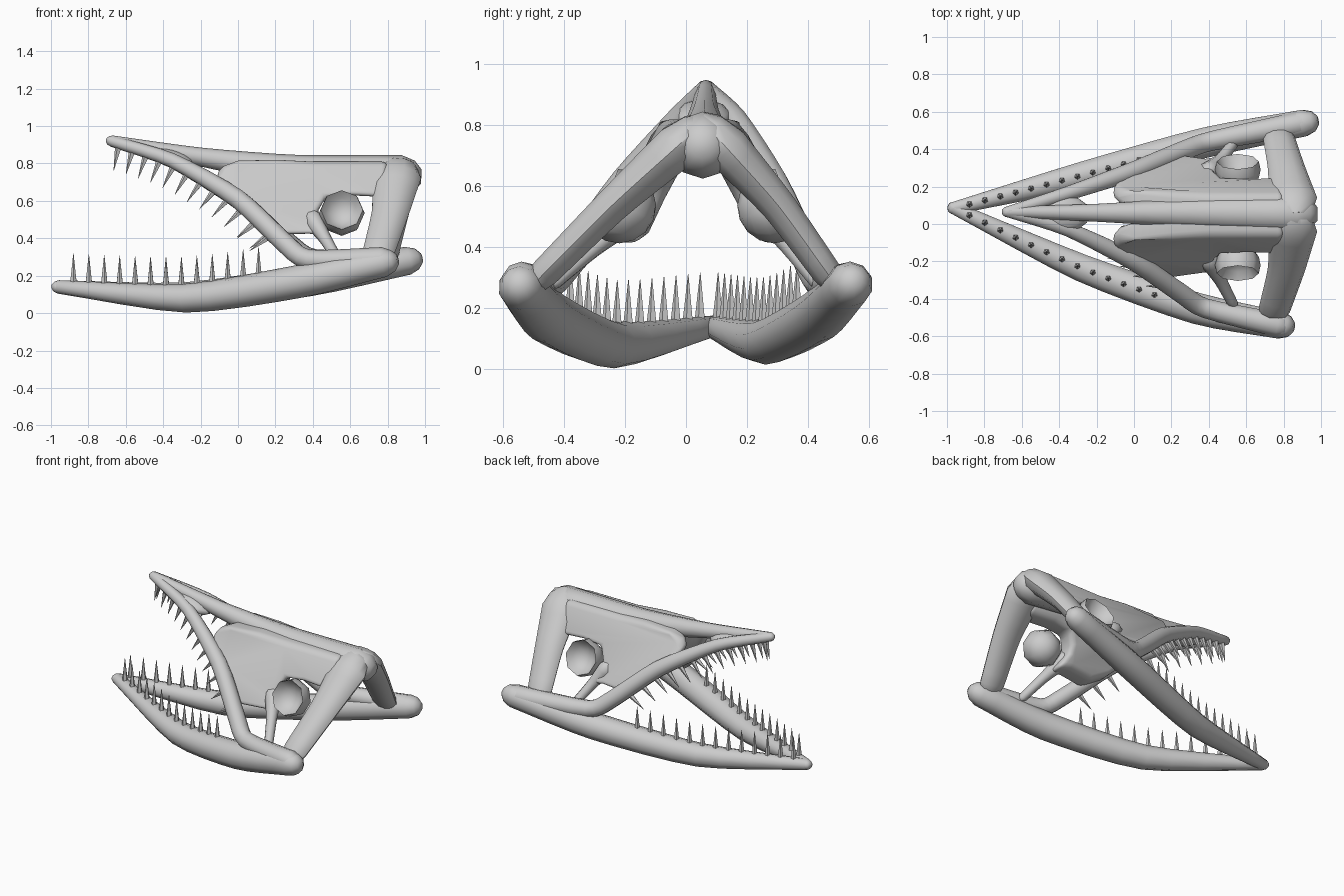
import bpy, bmesh, math
from mathutils import Vector, Matrix

if "Cube" in bpy.data.objects:
    bpy.data.objects.remove(bpy.data.objects["Cube"])


def finish(bm, name, angle=50):
    bmesh.ops.recalc_face_normals(bm, faces=bm.faces[:])
    me = bpy.data.meshes.new(name)
    bm.to_mesh(me)
    bm.free()
    ob = bpy.data.objects.new(name, me)
    bpy.context.collection.objects.link(ob)
    bpy.ops.object.select_all(action='DESELECT')
    ob.select_set(True)
    bpy.context.view_layer.objects.active = ob
    bpy.ops.object.shade_smooth_by_angle(angle=math.radians(angle))
    return ob


def spline(pts, steps=4):
    """Smooth path through (x, y, z, radius) points."""
    p = [Vector(q) for q in pts]
    p = [2 * p[0] - p[1]] + p + [2 * p[-1] - p[-2]]
    out = []
    for i in range(1, len(p) - 2):
        for k in range(steps):
            t = k / steps
            m0, m1 = (p[i + 1] - p[i - 1]) * .35, (p[i + 2] - p[i]) * .35
            out.append((2*t**3 - 3*t*t + 1) * p[i] + (t**3 - 2*t*t + t) * m0
                       + (3*t*t - 2*t**3) * p[i + 1] + (t**3 - t*t) * m1)
    return out + [p[-2]]


def tube(name, pts, flat=1.0, ref=(0, 0, 1), sides=10):
    """Tapered tube with rounded ends; flat squashes it across ref."""
    path = [(q.to_3d(), q[3]) for q in spline(pts)]
    d0 = (path[0][0] - path[1][0]).normalized()
    d1 = (path[-1][0] - path[-2][0]).normalized()
    (a, ra), (b, rb) = path[0], path[-1]
    path = ([(a + d0 * ra, ra * .35), (a + d0 * ra * .65, ra * .76)] + path
            + [(b + d1 * rb * .65, rb * .76), (b + d1 * rb, rb * .35)])
    bm = bmesh.new()
    rings = []
    for i, (c, r) in enumerate(path):
        t = (path[min(i + 1, len(path) - 1)][0] - path[max(i - 1, 0)][0]).normalized()
        u = Vector(ref)
        u = (u - t * u.dot(t)).normalized()
        v = t.cross(u)
        rings.append([bm.verts.new(c + r * (u * math.cos(w) + v * flat * math.sin(w)))
                      for w in (2 * math.pi * k / sides for k in range(sides))])
    for r0, r1 in zip(rings, rings[1:]):
        for k in range(sides):
            n = (k + 1) % sides
            bm.faces.new((r0[k], r0[n], r1[n], r1[k]))
    bm.faces.new(rings[0])
    bm.faces.new(rings[-1])
    return finish(bm, name)


def at_x(pts, x):
    """Centre and radius of a path at a given x."""
    path = spline(pts, 8)
    for a, b in zip(path, path[1:]):
        if a.x <= x <= b.x:
            return a.lerp(b, (x - a.x) / (b.x - a.x))
    return path[-1]


def teeth(name, spikes):
    bm = bmesh.new()
    for base, tip, r in spikes:
        d = tip - base
        m = Matrix.Translation((base + tip) / 2) @ d.to_track_quat('Z', 'Y').to_matrix().to_4x4()
        bmesh.ops.create_cone(bm, cap_ends=True, segments=5, radius1=r, radius2=.001,
                              depth=d.length, matrix=m)
    finish(bm, name, 30)


# jaws: hand-posed, slightly uneven paths for each side
lower = {
    'right': [(-.96, .085, .14, .036), (-.28, -.235, .08, .077),
              (.33, -.45, .17, .088), (.78, -.54, .27, .077)],
    'left': [(-.96, .085, .14, .036), (-.28, .26, .09, .075),
             (.38, .435, .175, .085), (.91, .54, .28, .075)]}
upper = {
    'right': [(-.675, .065, .92, .03), (-.35, -.03, .815, .04), (0, -.2, .61, .052),
              (.25, -.37, .375, .054), (.38, -.45, .285, .055), (.77, -.54, .285, .068)],
    'left': [(-.675, .065, .92, .03), (-.35, .165, .815, .04), (0, .285, .61, .052),
             (.27, .395, .375, .054), (.42, .445, .285, .055), (.9, .54, .285, .068)]}

for name, s in (('right', -1), ('left', 1)):
    tube(name + '_lower_jaw', lower[name])
    tube(name + '_upper_jaw', upper[name])

    # lower teeth stand upright
    spikes = []
    for i in range(13):
        q = at_x(lower[name], -.88 + i * .0825)
        base = q.to_3d() + Vector((0, 0, q[3] * .8))
        spikes.append((base, base + Vector((0, 0, .152)), .018))
    teeth(name + '_lower_teeth', spikes)

    # upper teeth lean forward more toward the back
    spikes = []
    for i in range(12):
        f = i / 11
        q = at_x(upper[name], -.635 + f * .83)
        w = .2 + .75 * f
        d = Vector((-math.sin(w), 0, -math.cos(w)))
        base = q.to_3d() + d * q[3] * .6
        spikes.append((base, base + d * .13, .019))
    teeth(name + '_upper_teeth', spikes)

    # cheek plate: sloped slab, rounded and blended up into the crown
    bm = bmesh.new()
    outline = [(-.12, .74), (-.08, .785), (0, .815), (.2, .82), (.4, .81), (.8, .81),
               (.8, .62), (.6, .63), (.47, .62), (.43, .55), (.43, .5), (.47, .41),
               (.38, .425), (.2, .42), (.08, .49), (-.03, .6)]
    rows = []
    for side in (-1, 1):
        row = []
        for x, z in outline:
            mid = .09 - .04 * min(1, max(0, x / .4)) + (.8 - z) * .54
            half = .065 if x > -.05 else .035
            row.append(bm.verts.new((x, .045 + s * (mid + side * half), z)))
        rows.append(row)
    n = len(outline)
    bm.faces.new(rows[0])
    bm.faces.new(rows[1])
    for k in range(n):
        j = (k + 1) % n
        bm.faces.new((rows[0][k], rows[0][j], rows[1][j], rows[1][k]))
    plate = finish(bm, name + '_cheek_plate', 180)
    bev = plate.modifiers.new('round_rim', 'BEVEL')
    bev.width = .055
    bev.segments = 4

    # thin strut flaring up into the cheek
    tube(name + '_cheek_strut', [(.40, .045 + s * .235, .5, .055), (.465, .02 + s * .325, .4, .034),
                                 (.53, s * .43, .29, .028)], sides=8)

    # rear bar from crown to jaw hinge
    hinge = (.75, -.46, .32, .085) if s < 0 else (.775, .46, .32, .085)
    tube(name + '_rear_bar', [(.85, .05 + s * .08, .73, .13),
                              (.815, .03 + s * .27, .54, .1), hinge], .6, (1, 0, 0))

    # eye: coarse ball, dished on the side facing out and up
    bm = bmesh.new()
    bmesh.ops.create_uvsphere(bm, u_segments=8, v_segments=8, radius=.122)
    for v in bm.verts:
        if v.co.z > .06:
            v.co.z = .09 - v.co.z
    m = Matrix.Translation((.555, .035 + s * .255, .535)) @ Matrix.Rotation(-s * 1.2, 4, 'X')
    bmesh.ops.transform(bm, matrix=m, verts=bm.verts[:])
    finish(bm, name + '_eye', 60)

# crown ridge from snout tip to back of head
tube('crown_ridge', [(-.675, .065, .92, .03), (-.2, .06, .835, .05), (.3, .06, .765, .082),
                     (.87, .055, .735, .11)])

# rounded snout bump
bm = bmesh.new()
bmesh.ops.create_uvsphere(bm, u_segments=12, v_segments=8, radius=1)
m = Matrix.Translation((-.36, .055, .83)) @ Matrix.Rotation(.25, 4, 'Y') @ Matrix.Diagonal((.13, .095, .045, 1))
bmesh.ops.transform(bm, matrix=m, verts=bm.verts[:])
finish(bm, 'snout_bump')
